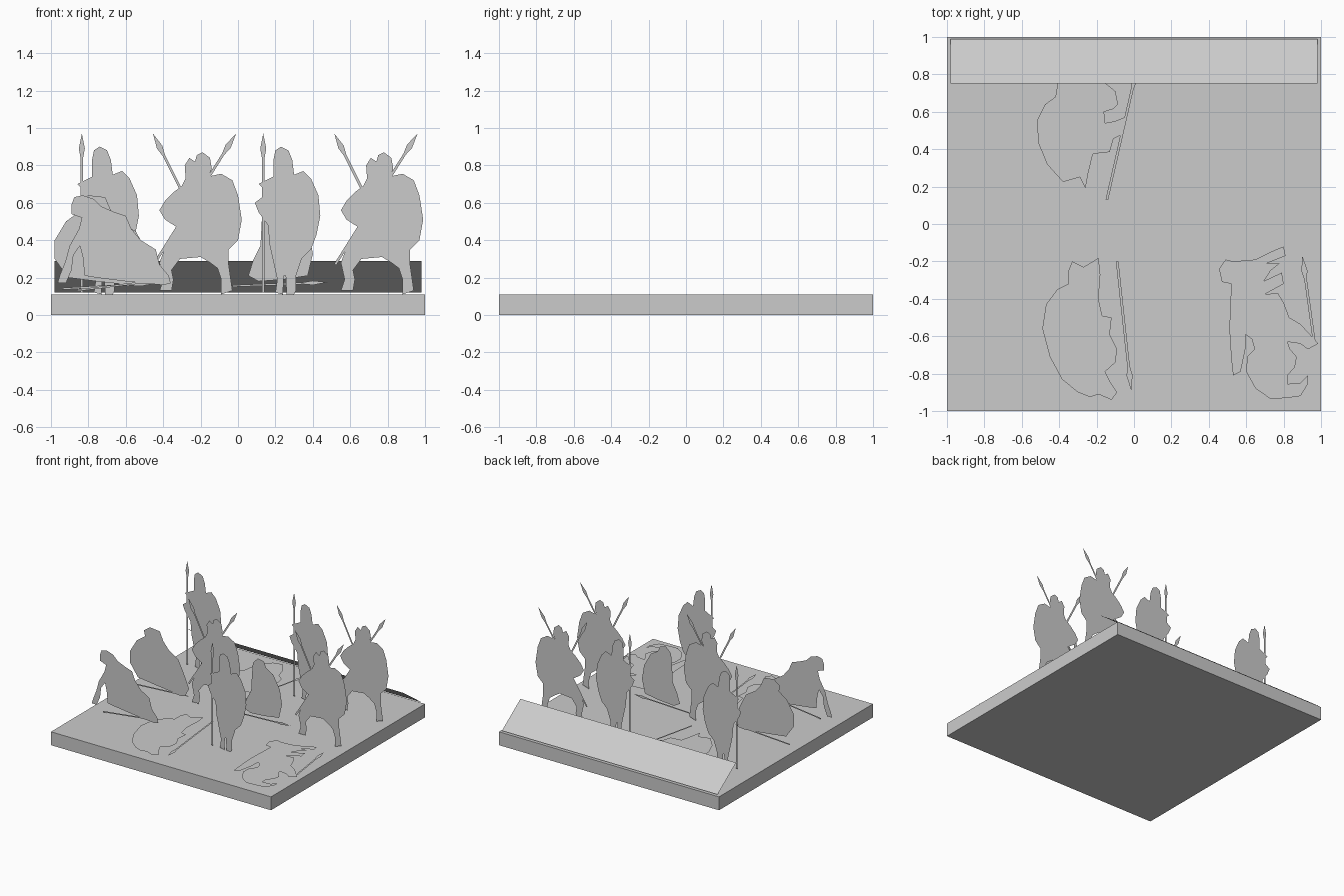
import bpy, bmesh
from mathutils import Vector

grey = bpy.data.materials.new("plain_grey")
grey.diffuse_color = (0.6, 0.6, 0.6, 1)


def finish(name, bm):
    me = bpy.data.meshes.new(name)
    bm.to_mesh(me)
    bm.free()
    me.materials.append(grey)
    ob = bpy.data.objects.new(name, me)
    bpy.context.collection.objects.link(ob)
    return ob


def sheet(name, pts, facing):
    """Flat cut-out from an outline of 3D points, turned towards facing."""
    bm = bmesh.new()
    f = bm.faces.new([bm.verts.new(p) for p in pts])
    f.normal_update()
    if f.normal.dot(Vector(facing)) < 0:
        f.normal_flip()
    bmesh.ops.triangulate(bm, faces=bm.faces[:])
    return finish(name, bm)


def upright(name, pts, x, y):
    return sheet(name, [(x + px, y, pz) for px, pz in pts], (0, -1, 0))


def lying(name, pts, z=0.13):
    return sheet(name, [(px, py, z) for px, py in pts], (0, 0, 1))


def spear(butt, tip, w=0.007):
    """Outline of a spear: thin shaft with a leaf-shaped blade at the tip."""
    a, b = Vector(butt), Vector(tip)
    d = (b - a).normalized()
    n = Vector((-d.y, d.x))
    neck, wide = b - d * 0.13, b - d * 0.08
    return [tuple(p) for p in (a + n * w, neck + n * w, wide + n * w * 2.3, b,
                               wide - n * w * 2.3, neck - n * w, a - n * w)]


# Base board
bm = bmesh.new()
bmesh.ops.create_cube(bm, size=1)
bmesh.ops.scale(bm, vec=(2, 2, 0.11), verts=bm.verts)
bmesh.ops.translate(bm, vec=(0, 0, 0.055), verts=bm.verts)
finish("base_board", bm)

# Sloping panel along the back edge
sheet("back_panel", [(-.98, .75, .29), (.98, .75, .29),
                     (.98, .99, .12), (-.98, .99, .12)], (0, 1, 1))

# Guard standing with an upright spear
guard = [(-.02, .90), (.02, .88), (.04, .83), (.05, .75), (.09, .67), (.11, .53),
         (.09, .35), (.09, .30), (.06, .21), (.06, .13), (.05, .11), (.01, .11),
         (.005, .21), (-.005, .21), (-.01, .11), (-.05, .12), (-.04, .19),
         (-.06, .28), (-.08, .37), (-.09, .48), (-.14, .55), (-.16, .60),
         (-.12, .63), (-.12, .68), (-.14, .70), (-.10, .72), (-.06, .74),
         (-.06, .83), (-.05, .88)]
guard_shield = [(.05, .75), (.10, .77), (.14, .73), (.18, .64), (.19, .53), (.17, .43),
                (.14, .35), (.09, .30), (.09, .35), (.11, .53), (.09, .67)]
for i, (x, y) in enumerate([(-.72, .54), (.25, .54), (.25, -.52)], 1):
    upright(f"guard_body_{i}", guard, x, y)
    upright(f"guard_shield_{i}", guard_shield, x, y)
    upright(f"guard_spear_{i}", spear((-.115, .12), (-.115, .97)), x, y - .005)

# Fighter striding with two crossed spears
fighter = [(-.10, .69), (-.08, .73), (-.085, .80), (-.06, .84), (-.03, .82), (-.02, .855),
           (.01, .87), (.05, .84), (.06, .78), (.04, .74), (.07, .71), (.12, .61),
           (.15, .48), (.15, .35), (.15, .27), (.17, .13), (.11, .11), (.11, .19),
           (.09, .25), (.05, .28), (0, .31), (-.11, .30), (-.155, .24), (-.145, .19),
           (-.155, .13), (-.22, .13), (-.20, .19), (-.22, .28), (-.19, .36),
           (-.12, .465), (-.19, .51), (-.22, .56), (-.19, .61), (-.14, .66)]
fighter_shield = [(.04, .74), (.11, .755), (.17, .72), (.20, .64), (.22, .51), (.20, .40),
                  (.15, .35), (.15, .48), (.12, .61), (.07, .71)]
for i, (x, y) in enumerate([(-.2, 0), (.77, 0), (.77, .54)], 1):
    upright(f"fighter_body_{i}", fighter, x, y)
    upright(f"fighter_shield_{i}", fighter_shield, x, y)
    upright(f"fighter_left_spear_{i}", spear((-.09, .64), (-.255, .97)), x, y + .005)
    upright(f"fighter_right_spear_{i}", spear((-.25, .27), (.19, .97)), x, y + .005)

# Crouching figures behind shields, each with a dropped spear
croucher = [(-.80, .64), (-.71, .63), (-.68, .56), (-.63, .50), (-.545, .446), (-.50, .36),
            (-.445, .23), (-.48, .16), (-.62, .165), (-.755, .18), (-.91, .20),
            (-.98, .30), (-.98, .40), (-.92, .50), (-.845, .555), (-.855, .60)]
sitter = [(.18, .646), (.235, .635), (.255, .59), (.32, .55), (.38, .443), (.40, .326),
          (.373, .21), (.245, .19), (.11, .18), (.055, .21), (.08, .29), (.12, .37),
          (.127, .50), (.136, .60)]
kneeler = [(-.89, .59), (-.875, .63), (-.83, .64), (-.77, .62), (-.73, .58), (-.66, .55),
           (-.60, .53), (-.57, .46), (-.52, .40), (-.44, .35), (-.42, .27), (-.37, .21),
           (-.36, .17), (-.40, .16), (-.60, .18), (-.76, .20), (-.82, .21), (-.83, .31),
           (-.845, .37), (-.88, .32), (-.89, .24), (-.92, .17), (-.965, .17),
           (-.95, .22), (-.925, .28), (-.90, .37), (-.85, .46), (-.835, .52), (-.89, .54)]
upright("crouching_figure", croucher, 0, 0)
upright("sitting_figure", sitter, 0, 0)
upright("kneeling_figure", kneeler, 0, -.52)
for name, a, b, y in (("crouching_spear", (-.94, .14), (-.44, .17), -.005),
                      ("sitting_spear", (-.03, .155), (.48, .175), -.005),
                      ("kneeling_spear", (-.86, .132), (-.38, .19), -.525)):
    upright(name, spear(a, b, .005), 0, y)

# Fallen figures lying just above the board
fallen_back = [(-.41, .74), (-.40, .83), (-.32, .91), (-.24, .93), (-.18, .84), (-.155, .755),
               (-.10, .71), (-.085, .64), (-.11, .615), (-.16, .60), (-.155, .54),
               (-.10, .55), (-.05, .57), (-.06, .48), (-.11, .455), (-.13, .385),
               (-.22, .375), (-.245, .27), (-.26, .19), (-.29, .25), (-.38, .225),
               (-.465, .32), (-.51, .43), (-.52, .55), (-.475, .64), (-.42, .68)]
fallen_front = [(-.35, -.25), (-.33, -.20), (-.27, -.23), (-.22, -.20), (-.19, -.18),
                (-.18, -.27), (-.19, -.40), (-.17, -.49), (-.12, -.50), (-.13, -.59),
                (-.09, -.67), (-.10, -.74), (-.155, -.79), (-.13, -.84), (-.09, -.90),
                (-.12, -.94), (-.19, -.91), (-.235, -.925), (-.30, -.90), (-.385, -.83),
                (-.45, -.71), (-.49, -.56), (-.47, -.43), (-.41, -.35), (-.35, -.32)]
fallen_right = [(.455, -.24), (.49, -.19), (.53, -.20), (.65, -.19), (.74, -.145), (.80, -.12),
                (.81, -.17), (.71, -.21), (.78, -.21), (.73, -.25), (.695, -.305), (.79, -.26),
                (.80, -.32), (.70, -.375), (.77, -.37), (.80, -.42), (.83, -.50), (.89, -.535),
                (.95, -.60), (.985, -.64), (.93, -.67), (.89, -.64), (.82, -.63), (.835, -.67),
                (.87, -.71), (.86, -.765), (.82, -.81), (.82, -.855), (.89, -.85), (.93, -.81),
                (.93, -.855), (.89, -.92), (.82, -.93), (.73, -.935), (.65, -.88), (.60, -.79),
                (.605, -.71), (.645, -.67), (.63, -.615), (.595, -.59), (.595, -.67),
                (.57, -.79), (.53, -.81), (.52, -.72), (.51, -.56), (.52, -.32), (.47, -.31)]
lying("fallen_back_figure", fallen_back)
lying("fallen_front_figure", fallen_front)
lying("fallen_right_figure", fallen_right)
for name, a, b in (("fallen_back_spear", (-.145, .13), (.02, .85)),
                   ("fallen_front_spear", (-.09, -.20), (-.015, -.89)),
                   ("fallen_right_spear", (.965, -.64), (.90, -.17))):
    lying(name, spear(a, b), .133)
